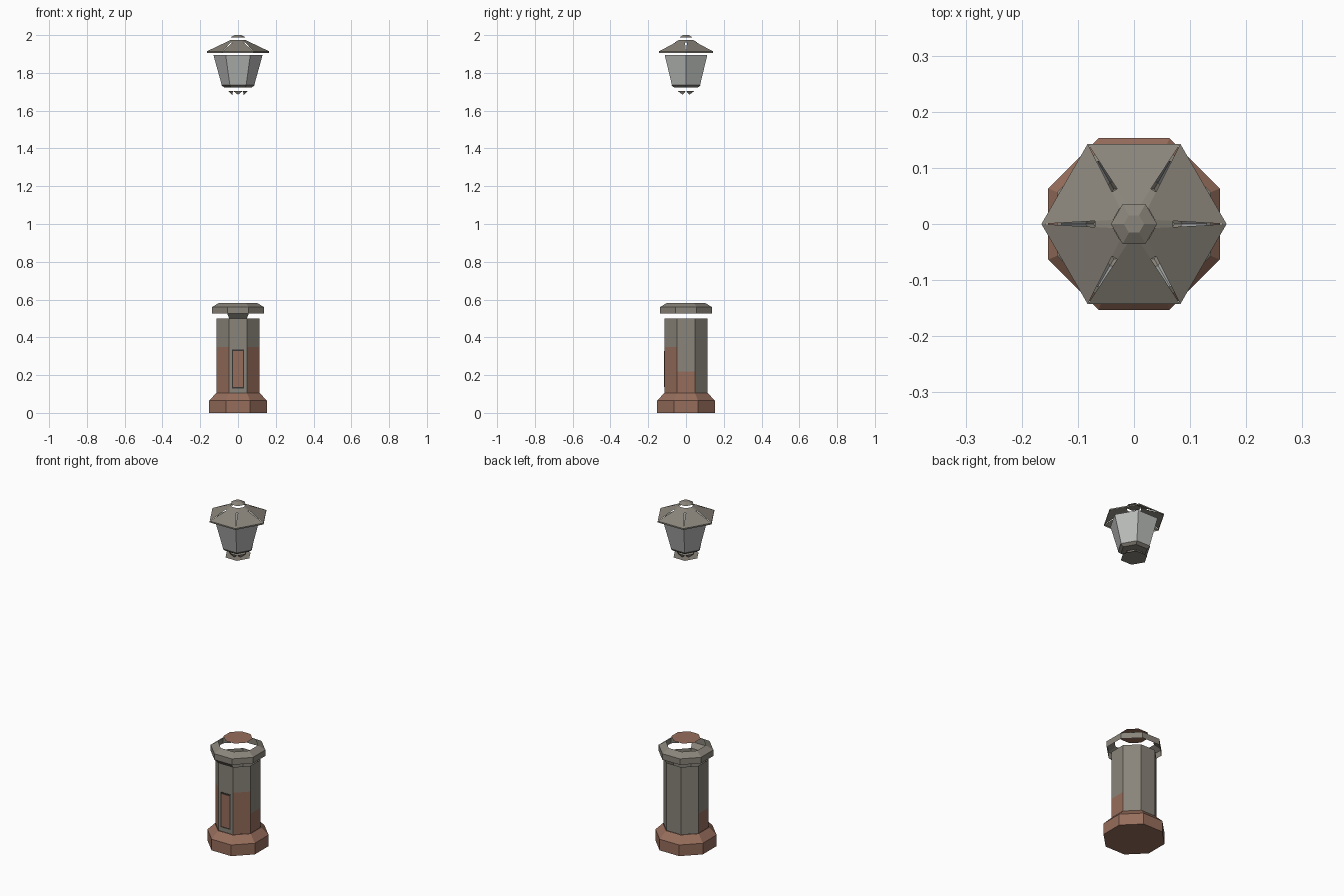
import bpy, bmesh, math
from mathutils import Vector

cube = bpy.data.objects.get("Cube")
if cube:
    bpy.data.objects.remove(cube, do_unlink=True)


def material(name, rgb):
    m = bpy.data.materials.new(name)
    m.use_nodes = True
    linear = [((c + 0.055) / 1.055) ** 2.4 for c in rgb] + [1]
    m.diffuse_color = linear
    m.node_tree.nodes["Principled BSDF"].inputs["Base Color"].default_value = linear
    return m


METAL = material("weathered grey metal", (0.54, 0.52, 0.48))
RUST = material("brown rust", (0.59, 0.43, 0.36))
GLASS = material("pale lantern glass", (0.73, 0.74, 0.73))
DARK = material("dark door frame", (0.22, 0.21, 0.20))


def finish(name, bm, *mats):
    bm.normal_update()
    mesh = bpy.data.meshes.new(name)
    bm.to_mesh(mesh)
    bm.free()
    for m in mats:
        mesh.materials.append(m)
    obj = bpy.data.objects.new(name, mesh)
    bpy.context.collection.objects.link(obj)
    return obj


def polar(r, angle, z):
    return Vector((r * math.cos(angle), r * math.sin(angle), z))


def loft(sides, profile, turn=0, bottom=False, top=False):
    """Stack of regular polygons given as (corner radius, height)."""
    bm = bmesh.new()
    rings = [[bm.verts.new(polar(r, turn + math.tau * i / sides, z)) for i in range(sides)]
             for r, z in profile]
    for a, b in zip(rings, rings[1:]):
        for i in range(sides):
            j = (i + 1) % sides
            bm.faces.new((a[i], a[j], b[j], b[i]))
    if bottom:
        bm.faces.new(rings[0][::-1])
    if top:
        bm.faces.new(rings[-1])
    return bm


def octagon(profile, **caps):
    # Radii are measured to the flats, which face the four axes
    k = math.cos(math.pi / 8)
    return loft(8, [(r / k, z) for r, z in profile], math.pi / 8, **caps)


# Flared foot
finish("foot", octagon([(0.153, 0), (0.153, 0.065), (0.115, 0.105)], bottom=True), RUST)

# Shaft, with rust creeping up the sides and the front corners
bm = octagon([(0.113, 0.105), (0.113, 0.22), (0.113, 0.35), (0.113, 0.5)])
bm.normal_update()
for f in bm.faces:
    z, n = f.calc_center_median().z, f.normal
    corner = -0.9 < n.y < -0.3 and z < 0.35
    side = abs(n.x) > 0.9 and z < 0.22
    f.material_index = int(corner or side)
finish("shaft", bm, METAL, RUST)


# Access door on the front
def plate(name, half, z0, z1, y, mat):
    bm = bmesh.new()
    bmesh.ops.create_cube(bm, size=1)
    for v in bm.verts:
        v.co = (v.co.x * 2 * half, y + v.co.y * 0.004, z0 + (v.co.z + 0.5) * (z1 - z0))
    finish(name, bm, mat)


plate("door_frame", 0.032, 0.13, 0.335, -0.113, DARK)
plate("door_panel", 0.026, 0.138, 0.327, -0.1145, RUST)

# Open collar above the shaft, its single front bracket and the floating lid
finish("collar", octagon([(0.137, 0.525), (0.137, 0.56), (0.1, 0.583)]), METAL)
bm = octagon([(0.113, 0.5), (0.137, 0.525)])
bm.normal_update()
others = [f for f in bm.faces if f.normal.y > -0.6]
bmesh.ops.delete(bm, geom=others, context="FACES")
finish("front_bracket", bm, METAL)
finish("collar_lid", octagon([(0.073, 0.618)], top=True), RUST)

# Lantern: glass body, tray, pointed teeth and flat mounting plate
finish("lantern_glass", loft(6, [(0.086, 1.735), (0.13, 1.894)]), GLASS)
finish("lantern_tray", loft(6, [(0.072, 1.722), (0.089, 1.735)], bottom=True), METAL)
finish("mounting_plate", loft(6, [(0.073, 1.683)], top=True), METAL)
bm = bmesh.new()
for i in range(6):
    a = i * math.tau / 6
    corners = (polar(0.052, a, 1.705), polar(0.035, a + math.pi / 6, 1.684),
               polar(0.052, a + math.pi / 3, 1.705))
    bm.faces.new([bm.verts.new(c) for c in corners])
finish("tray_teeth", bm, METAL)

# Roof: six panels with open slits along the ridges, a rim and a cap
bm = bmesh.new()
for i in range(6):
    a = i * math.tau / 6
    b = a + math.tau / 6
    gap = math.radians(11)
    outer = [polar(0.165, a, 1.914), polar(0.165, b, 1.914)]
    inner = [polar(0.038, b - gap, 1.975), polar(0.038, a + gap, 1.975)]
    bm.faces.new([bm.verts.new(c) for c in outer + inner])
    # Short ridge strip that closes the upper end of the slit
    left, right = polar(0.038, a + gap, 1.975), polar(0.038, a - gap, 1.975)
    strip = [right, right.lerp(outer[0], 0.25), left.lerp(outer[0], 0.25), left]
    bm.faces.new([bm.verts.new(c) for c in strip])
finish("roof_panels", bm, METAL)
finish("roof_rim", loft(6, [(0.165, 1.906), (0.165, 1.914)]), METAL)
finish("roof_cap", loft(6, [(0.041, 1.987), (0.018, 2.0)], bottom=True, top=True), METAL)
